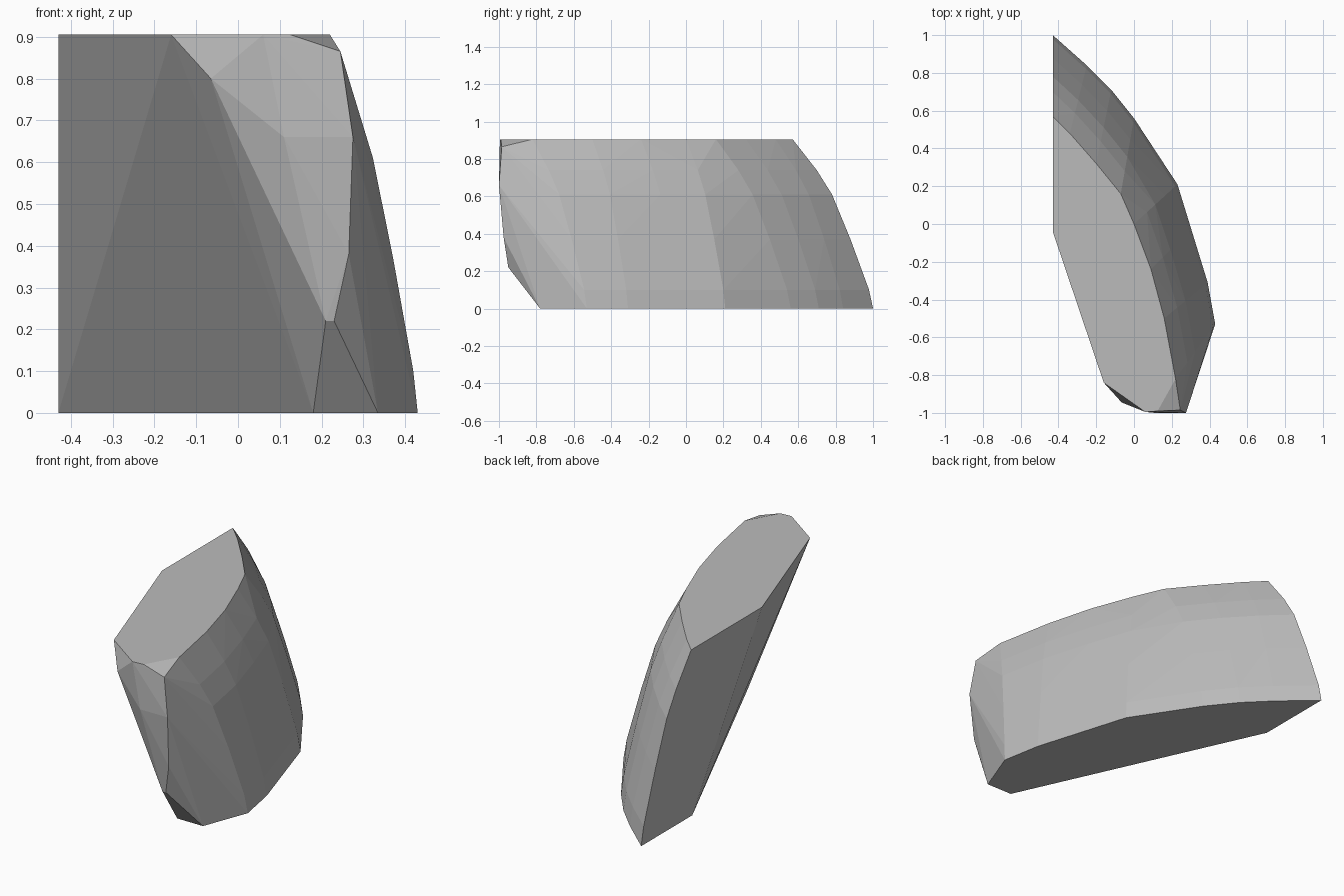
import bpy
import bmesh
import math

default_cube = bpy.data.objects.get("Cube")
if default_cube:
    bpy.data.objects.remove(default_cube, do_unlink=True)

HEIGHT = 0.905

# Curved outer wall: matching outlines along the base and the top
base_arc = [(-.43, 1), (-.25, .84), (-.12, .71), (0, .56),
            (.23, .21), (.3, -.03), (.39, -.31), (.43, -.53)]
top_arc = [(-.43, .57), (-.34, .48), (-.2, .32), (-.07, .16),
           (0, 0), (.09, -.24), (.16, -.5), (.22, -.82)]

# Height of each ring and how far it leans toward the base outline
rings = [(0, 1), (.1, .95), (.37, .72), (.61, .49), (.74, .3), (HEIGHT, 0)]

# Flat inner wall corners
inner_wall = [(-.43, .56, 0), (.18, -.78, 0),
              (-.43, -.04, HEIGHT), (-.16, -.84, HEIGHT)]

# Chipped front end
front_chips = [(.335, -.78, 0), (.21, -.95, .22), (.23, -.95, .22),
               (.265, -.975, .38), (.275, -1, .66), (.11, -1, .66),
               (-.065, -.945, .8), (.245, -.985, .865),
               (.06, -.995, HEIGHT), (.125, -.99, HEIGHT)]


def outer_wall():
    for z, lean in rings:
        for (bx, by), (tx, ty) in zip(base_arc, top_arc):
            yield (tx + (bx - tx) * lean, ty + (by - ty) * lean, z)


def make_material(name, color):
    material = bpy.data.materials.new(name)
    material.use_nodes = True
    material.diffuse_color = color
    for node in material.node_tree.nodes:
        if node.type == "BSDF_PRINCIPLED":
            node.inputs["Base Color"].default_value = color
    return material


def make_hull(name, points, material):
    bm = bmesh.new()
    for point in points:
        bm.verts.new(point)
    hull = bmesh.ops.convex_hull(bm, input=bm.verts[:])
    spare = {v for v in hull["geom_interior"] + hull["geom_unused"]
             if isinstance(v, bmesh.types.BMVert)}
    bmesh.ops.delete(bm, geom=list(spare), context="VERTS")
    # Merge the flat walls into single faces
    bmesh.ops.dissolve_limit(bm, angle_limit=math.radians(1),
                             verts=bm.verts[:], edges=bm.edges[:])
    bmesh.ops.recalc_face_normals(bm, faces=bm.faces[:])
    mesh = bpy.data.meshes.new(name)
    bm.to_mesh(mesh)
    bm.free()
    mesh.materials.append(material)
    obj = bpy.data.objects.new(name, mesh)
    bpy.context.collection.objects.link(obj)
    return obj


stone = make_material("stone_grey", (.5, .5, .5, 1))
make_hull("rock_chunk", [*outer_wall(), *inner_wall, *front_chips], stone)
